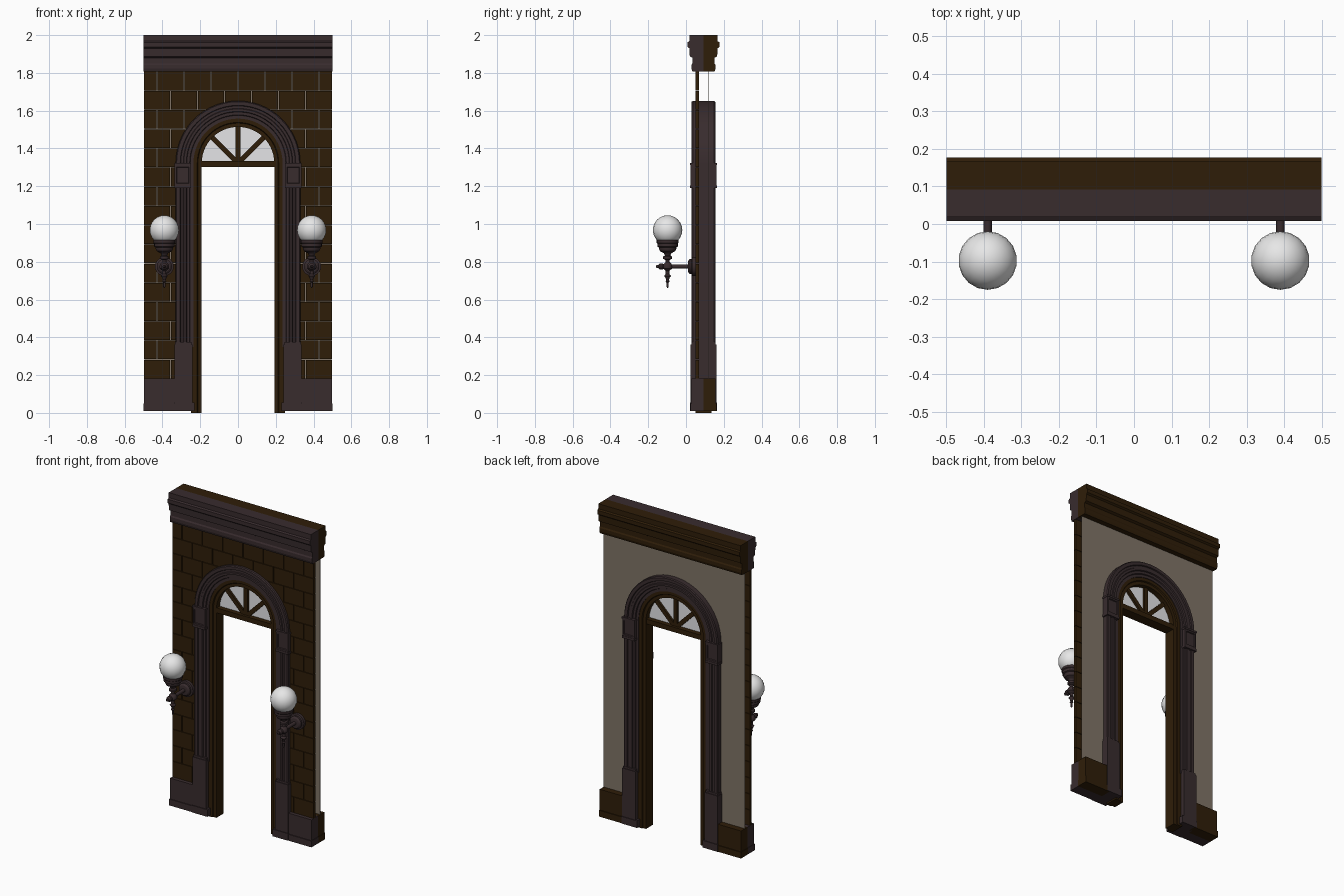
import bpy, bmesh, math
from mathutils import Vector

if "Cube" in bpy.data.objects:
    bpy.data.objects.remove(bpy.data.objects["Cube"])

MID = 0.0925      # centre plane of the wall thickness
SPRING = 1.322    # height where the arch starts


def material(name, r, g, b):
    m = bpy.data.materials.new(name)
    m.diffuse_color = (r, g, b, 1)
    m.use_nodes = True
    m.node_tree.nodes["Principled BSDF"].inputs["Base Color"].default_value = m.diffuse_color
    return m


PURPLE = material("dark purple stone", 0.040, 0.025, 0.027)
BROWN = material("dark brown", 0.028, 0.0125, 0.0025)
PLASTER = material("grey plaster", 0.215, 0.175, 0.135)
GLASS = material("pale glass", 0.78, 0.78, 0.80)
GLOBE = material("white globe", 0.88, 0.88, 0.88)


def finish(bm, name, mat, smooth=False):
    bmesh.ops.recalc_face_normals(bm, faces=bm.faces[:])
    me = bpy.data.meshes.new(name)
    bm.to_mesh(me)
    bm.free()
    me.materials.append(mat)
    ob = bpy.data.objects.new(name, me)
    bpy.context.collection.objects.link(ob)
    if smooth:
        bpy.ops.object.select_all(action='DESELECT')
        ob.select_set(True)
        bpy.context.view_layer.objects.active = ob
        bpy.ops.object.shade_smooth_by_angle(angle=math.radians(32))
    return ob


def skin(bm, rings, cap=True):
    """Join closed rings of points into a tube."""
    vs = [[bm.verts.new(p) for p in r] for r in rings]
    n = len(vs[0])
    for a, b in zip(vs, vs[1:]):
        for i in range(n):
            bm.faces.new((a[i], a[(i + 1) % n], b[(i + 1) % n], b[i]))
    if cap:
        bm.faces.new(vs[0])
        bm.faces.new(vs[-1])


def add_box(bm, x0, x1, y0, y1, z0, z1):
    skin(bm, [[(x0, y0, z), (x1, y0, z), (x1, y1, z), (x0, y1, z)] for z in (z0, z1)])


def boxes(name, mat, *dims):
    bm = bmesh.new()
    for d in dims:
        add_box(bm, *d)
    return finish(bm, name, mat)


def prism(name, mat, pts, a, b, axis):
    bm = bmesh.new()
    if axis == 'x':
        skin(bm, [[(t, p, q) for p, q in pts] for t in (a, b)])
    else:
        skin(bm, [[(p, t, q) for p, q in pts] for t in (a, b)])
    return finish(bm, name, mat)


def both_faces(front):
    """Mirror a front (r, y) profile to the back of the wall."""
    return front + [(r, 2 * MID - y) for r, y in reversed(front)]


def arch_sweep(name, mat, profile, z0, steps=28):
    """Sweep a cross-section up one leg, round the arch and down the other."""
    rings = [[(-r, y, z0) for r, y in profile]]
    for i in range(steps + 1):
        t = math.pi * i / steps
        rings.append([(-r * math.cos(t), y, SPRING + r * math.sin(t)) for r, y in profile])
    rings.append([(r, y, z0) for r, y in profile])
    bm = bmesh.new()
    skin(bm, rings)
    return finish(bm, name, mat, True)


def lathe(name, mat, profile, origin, axis='z', n=20):
    rings = []
    for r, t in profile:
        ring = []
        for i in range(n):
            a = 2 * math.pi * i / n
            c, s = r * math.cos(a), r * math.sin(a)
            ring.append(Vector(origin) + Vector((c, s, t) if axis == 'z' else (c, t, s)))
        rings.append(ring)
    bm = bmesh.new()
    skin(bm, rings)
    return finish(bm, name, mat, True)


def arch_outline(r, z0):
    pts = [(r * math.cos(math.pi * i / 28), SPRING + r * math.sin(math.pi * i / 28)) for i in range(29)]
    return pts + ([(-r, z0), (r, z0)] if z0 < SPRING else [])


# Running-bond bricks on the front, open gap, plaster sheet at the back
bm = bmesh.new()
course, length, gap = 0.1017, 1 / 7, 0.0022
for row in range(16):
    top = 1.808 - row * course
    shift = 0 if row % 2 == 0 else length / 2
    for k in range(-5, 5):
        x0 = max(-0.497, k * length + shift + gap)
        x1 = min(0.497, (k + 1) * length + shift - gap)
        if x1 - x0 > 0.01:
            add_box(bm, x0, x1, 0.050, 0.068, top - course + 0.0015, top - 0.0015)
bricks = finish(bm, "brick_facing", BROWN)
plaster = boxes("plaster_wall", PLASTER, (-0.496, 0.496, 0.1165, 0.1180, 0.1, 1.83))

# Cut the doorway out of both layers
cutter = prism("doorway_cutter", BROWN, arch_outline(0.29, -0.2), -0.1, 0.3, 'y')
cutter.hide_render = True
for ob in (bricks, plaster):
    mod = ob.modifiers.new("doorway", 'BOOLEAN')
    mod.operation, mod.solver, mod.object = 'DIFFERENCE', 'EXACT', cutter
    bpy.context.view_layer.objects.active = ob
    bpy.ops.object.modifier_apply(modifier=mod.name)
bpy.data.objects.remove(cutter)

# Cornice: purple front half, brown back half
cornice = [(MID, 2.0), (0.018, 2.0), (0.018, 1.968), (0.008, 1.962), (0.008, 1.938),
           (0.018, 1.930), (0.020, 1.888), (0.034, 1.880), (0.034, 1.850),
           (0.029, 1.842), (0.029, 1.822), (0.034, 1.807), (MID, 1.807)]
prism("cornice_front", PURPLE, cornice, -0.5, 0.5, 'x')
prism("cornice_back", BROWN, [(2 * MID - y, z) for y, z in cornice], -0.5, 0.5, 'x')

# Moulded surround: fluted pilaster shafts running into the arch
arch_sweep("arch_surround", PURPLE, both_faces([
    (0.330, 0.036), (0.325, 0.030), (0.306, 0.030), (0.303, 0.037), (0.290, 0.037),
    (0.287, 0.032), (0.274, 0.032), (0.271, 0.040), (0.256, 0.040), (0.253, 0.046),
    (0.236, 0.046)]), 0.35)

# Stepped door frame and its arched head
arch_sweep("door_frame", BROWN, both_faces([
    (0.250, 0.050), (0.216, 0.050), (0.212, 0.057), (0.192, 0.057)]), 0.0)

# Fanlight: transom, glazing bars and glass
boxes("transom", BROWN, (-0.2, 0.2, 0.060, 0.125, 1.302, 1.333))
for i, deg in enumerate((45, 90, 135)):
    d = Vector((math.cos(math.radians(deg)), math.sin(math.radians(deg))))
    n = Vector((-d.y, d.x)) * 0.013
    base = Vector((0, SPRING))
    pts = [tuple(p) for p in (base + n, base - n, base + d * 0.2 - n, base + d * 0.2 + n)]
    prism("glazing_bar_%d" % (i + 1), BROWN, pts, 0.076, 0.109, 'y')
prism("fanlight_glass", GLASS, arch_outline(0.2, SPRING), 0.090, 0.095, 'y')

for s, side in ((-1, "left"), (1, "right")):
    def span(a, b):
        return (min(s * a, s * b), max(s * a, s * b))

    # Wall plinths: purple in front, brown behind
    for half, mat, ys in (("front", PURPLE, (0.028, MID, 0.023, MID)),
                          ("back", BROWN, (MID, 0.157, MID, 0.162))):
        boxes("plinth_%s_%s" % (half, side), mat,
              (*span(0.32, 0.497), ys[0], ys[1], 0.045, 0.182),
              (*span(0.32, 0.5), ys[2], ys[3], 0.01, 0.05))

    # Pilaster pedestal with base and cap fillets
    boxes("pedestal_" + side, PURPLE,
          (*span(0.242, 0.336), 0.024, 0.161, 0.04, 0.362),
          (*span(0.230, 0.338), 0.020, 0.165, 0.01, 0.055),
          (*span(0.246, 0.333), 0.028, 0.157, 0.360, 0.374))

    # Capital block with sunken square panels front and back
    bm = bmesh.new()
    add_box(bm, *span(0.250, 0.335), 0.024, 0.161, 1.205, 1.312)
    bmesh.ops.recalc_face_normals(bm, faces=bm.faces[:])
    bm.normal_update()
    panels = [f for f in bm.faces if abs(f.normal.y) > 0.9]
    bmesh.ops.inset_individual(bm, faces=panels, thickness=0.014, depth=0)
    bmesh.ops.inset_individual(bm, faces=panels, thickness=0.004, depth=-0.006)
    add_box(bm, *span(0.248, 0.337), 0.021, 0.164, 1.312, 1.324)
    add_box(bm, *span(0.248, 0.337), 0.022, 0.163, 1.190, 1.205)
    finish(bm, "capital_" + side, PURPLE)

    # Wall lamp: globe, turned stem and cup, arm and rosette
    x, y = s * 0.39, -0.0975
    bm = bmesh.new()
    bmesh.ops.create_uvsphere(bm, u_segments=18, v_segments=12, radius=0.078)
    bmesh.ops.translate(bm, verts=bm.verts[:], vec=(x, y, 0.968))
    finish(bm, "lamp_globe_" + side, GLOBE, True)
    lathe("lamp_stem_" + side, PURPLE, [
        (0.002, 0.662), (0.006, 0.668), (0.006, 0.690), (0.011, 0.696), (0.007, 0.703),
        (0.011, 0.715), (0.018, 0.725), (0.010, 0.735), (0.010, 0.752), (0.024, 0.764),
        (0.026, 0.775), (0.020, 0.790), (0.011, 0.798), (0.011, 0.810), (0.023, 0.816),
        (0.023, 0.828), (0.014, 0.834), (0.020, 0.845), (0.040, 0.856), (0.046, 0.868),
        (0.046, 0.876), (0.054, 0.880), (0.054, 0.896), (0.058, 0.900), (0.058, 0.914),
        (0.045, 0.914)], (x, y, 0))
    lathe("lamp_arm_" + side, PURPLE, [
        (0.003, -0.160), (0.009, -0.155), (0.009, -0.146), (0.017, -0.138), (0.017, -0.126),
        (0.011, -0.118), (0.011, 0.010), (0.030, 0.012), (0.040, 0.020), (0.040, 0.030),
        (0.050, 0.033), (0.050, 0.052)], (x, 0, 0.775), 'y')
